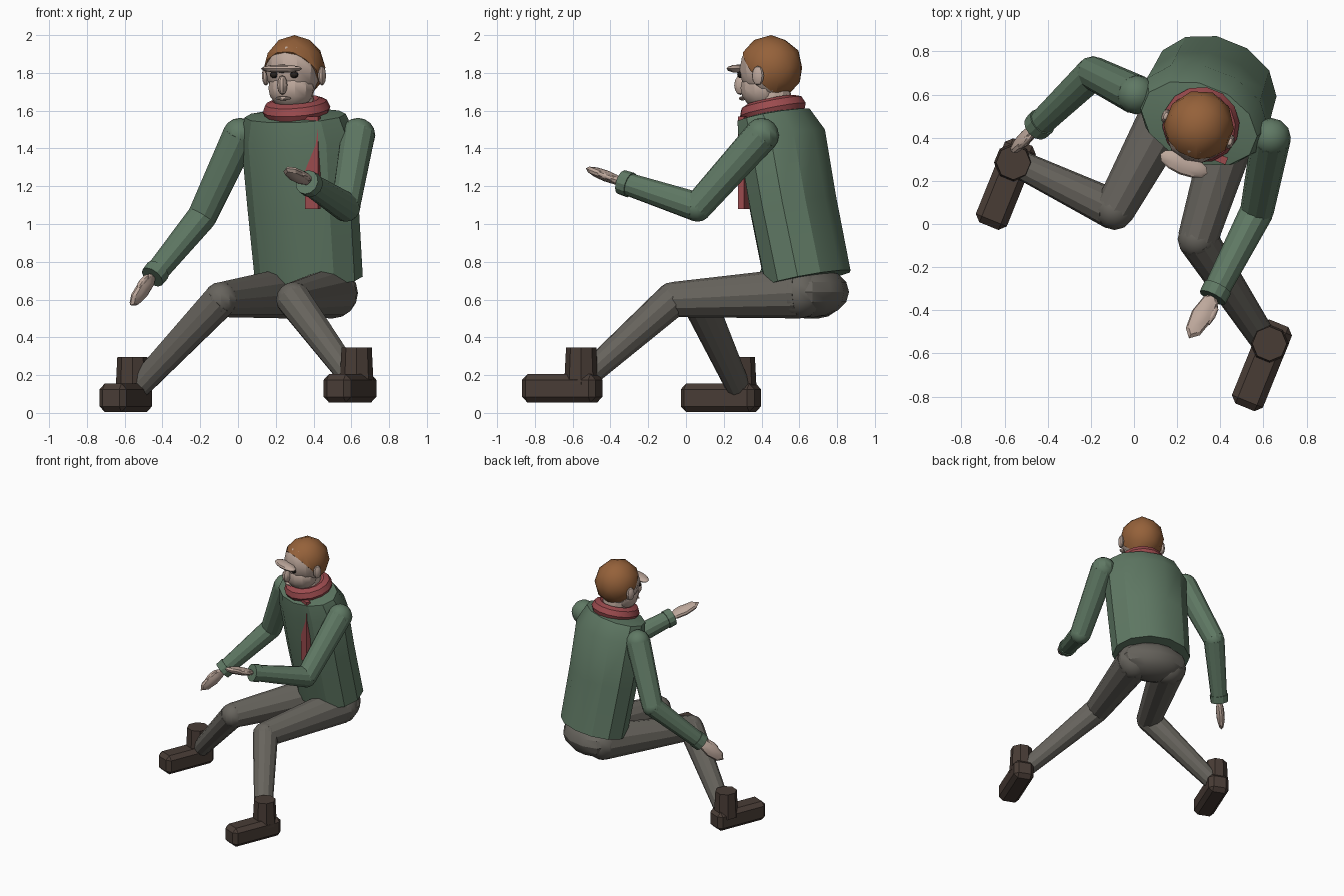
import bpy, bmesh, math
from mathutils import Vector as V, Matrix as M

if "Cube" in bpy.data.objects:
    bpy.data.objects.remove(bpy.data.objects["Cube"])

YAW = M.Rotation(math.radians(-22), 4, 'Z')      # the whole figure faces a little to its side


def material(name, rgb):
    m = bpy.data.materials.new(name)
    m.diffuse_color = (*rgb, 1)
    m.use_nodes = True
    m.node_tree.nodes["Principled BSDF"].inputs["Base Color"].default_value = m.diffuse_color
    return m


GREEN = material("green_wool", (0.115, 0.19, 0.127))
GREY = material("grey_cloth", (0.136, 0.127, 0.11))
BROWN = material("boot_leather", (0.065, 0.045, 0.036))
SKIN = material("skin", (0.51, 0.39, 0.33))
HAIR = material("ginger_hair", (0.30, 0.12, 0.042))
RED = material("red_wool", (0.33, 0.07, 0.076))
DARK = material("dark", (0.02, 0.015, 0.012))


def finish(name, bm, mat, angle=28):
    bmesh.ops.recalc_face_normals(bm, faces=bm.faces)
    me = bpy.data.meshes.new(name)
    bm.to_mesh(me)
    bm.free()
    ob = bpy.data.objects.new(name, me)
    bpy.context.collection.objects.link(ob)
    me.materials.append(mat)
    bpy.ops.object.select_all(action='DESELECT')
    bpy.context.view_layer.objects.active = ob
    ob.select_set(True)
    bpy.ops.object.shade_smooth_by_angle(angle=math.radians(angle))
    return ob


def ellipsoid(name, loc, radii, mat, rot=YAW, seg=12, rings=8):
    bm = bmesh.new()
    bmesh.ops.create_uvsphere(bm, u_segments=seg, v_segments=rings, radius=1,
                              matrix=M.Translation(loc) @ rot @ M.Diagonal((*radii, 1)))
    return finish(name, bm, mat)


def add_cone(bm, p, q, r1, r2, seg=12):
    p, q = V(p), V(q)
    mat = M.Translation((p + q) / 2) @ (q - p).to_track_quat('Z', 'Y').to_matrix().to_4x4()
    bmesh.ops.create_cone(bm, cap_ends=True, segments=seg, radius1=r1, radius2=r2,
                          depth=(q - p).length, matrix=mat)


def limb(name, points, radii, mat):
    """Tapered tubes with a ball at every joint except the last."""
    bm = bmesh.new()
    for p, q, r1, r2 in zip(points, points[1:], radii, radii[1:]):
        add_cone(bm, p, q, r1, r2)
        bmesh.ops.create_uvsphere(bm, u_segments=12, v_segments=8, radius=r1,
                                  matrix=M.Translation(p))
    return finish(name, bm, mat)


def loft(name, rings, frame, mat, seg=12):
    """Rings of (y offset, z, half width, half depth)."""
    bm = bmesh.new()
    loops = []
    for dy, z, a, b in rings:
        loops.append([bm.verts.new(frame @ V((a * math.cos(t), dy + b * math.sin(t), z)))
                      for t in (2 * math.pi * (i + .5) / seg for i in range(seg))])
    for lo, hi in zip(loops, loops[1:]):
        for i in range(seg):
            j = (i + 1) % seg
            bm.faces.new((lo[i], lo[j], hi[j], hi[i]))
    bm.faces.new(loops[0])
    bm.faces.new(loops[-1])
    return finish(name, bm, mat)


def box(name, loc, size, mat, rot=YAW, bevel=0.0):
    bm = bmesh.new()
    bmesh.ops.create_cube(bm, size=1, matrix=M.Translation(loc) @ rot @ M.Diagonal((*size, 1)))
    if bevel:
        bmesh.ops.bevel(bm, geom=bm.edges[:], offset=bevel, segments=1, affect='EDGES')
    return finish(name, bm, mat)


# Jumper body, leaning forward
LEAN = M.Translation((0.375, 0.645, 0.71)) @ YAW @ M.Rotation(math.radians(12), 4, 'X')
loft("jumper_body", [(0, 0, .295, .225), (0, .40, .305, .225), (0.01, .76, .315, .225),
                     (-.01, .885, .28, .185), (-.01, .90, .15, .10)], LEAN, GREEN)

# Arms, cuffs and hands
arms = {
    "right": ([(0.01, 0.60, 1.47), (-0.19, 0.70, 1.04), (-0.44, 0.46, 0.735)],
              (-0.57, 0.335, 0.57), (0.75, -0.5, -0.2)),
    "left": ([(0.635, 0.40, 1.47), (0.57, 0.06, 1.09), (0.375, -0.32, 1.215)],
             (0.255, -0.53, 1.295), (0, 0.3, 1)),
}
for side, (pts, tip, normal) in arms.items():
    limb(side + "_sleeve", pts, [.092, .078, .06], GREEN)
    wrist, tip = V(pts[2]), V(tip)
    axis = (wrist - V(pts[1])).normalized()
    bm = bmesh.new()
    add_cone(bm, wrist - axis * .03, wrist + axis * .025, .068, .066)
    finish(side + "_cuff", bm, GREEN)
    d = (tip - wrist).normalized()
    n = V(normal)
    n = (n - d * n.dot(d)).normalized()
    x = d.cross(n)
    rot = M((x, d, n)).transposed().to_4x4()
    ellipsoid(side + "_hand", wrist.lerp(tip, .5), (.052, (tip - wrist).length / 2, .03),
              SKIN, rot, 8, 6)
    s = -1 if side == "left" else 1
    ellipsoid(side + "_thumb", wrist.lerp(tip, .42) + x * .04 * s, (.018, .06, .018),
              SKIN, rot, 8, 6)

# Pelvis and legs
ellipsoid("trouser_seat", (0.385, 0.67, 0.64), (.26, .18, .135), GREY)
limb("right_leg", [(0.255, 0.70, 0.635), (-0.09, 0.065, 0.60), (-0.525, 0.275, 0.14)],
     [.135, .093, .065], GREY)
limb("left_leg", [(0.50, 0.60, 0.635), (0.295, -0.07, 0.60), (0.59, -0.52, 0.20)],
     [.135, .093, .065], GREY)

# Boots: bevelled foot and eight-sided shaft
for side, x, y, z in (("right", -0.594, 0.185, 0.0), ("left", 0.593, -0.655, 0.05)):
    box(side + "_boot_foot", (x, y, z + .08), (.155, .42, .15), BROWN, bevel=.03)
    bm = bmesh.new()
    add_cone(bm, (x + .035, y + .10, z + .10), (x + .035, y + .10, z + .297), .09, .08, 8)
    finish(side + "_boot_shaft", bm, BROWN)

# Head, placed in a turned local frame
HEAD = M.Translation((0.30, 0.45, 1.80)) @ YAW


def on_head(name, loc, radii, mat, seg=10, rings=6):
    return ellipsoid(name, HEAD @ V(loc), radii, mat, YAW, seg, rings)


on_head("head", (0, -.01, .02), (.15, .16, .165), SKIN, 12, 8)
on_head("jaw", (0, -.045, -.08), (.125, .12, .115), SKIN, 12, 8)
bm = bmesh.new()
add_cone(bm, (0.315, 0.48, 1.52), (0.305, 0.46, 1.72), .10, .09)
finish("neck", bm, SKIN)

# Hair: sphere with the face side sliced away
bm = bmesh.new()
bmesh.ops.create_icosphere(bm, subdivisions=2, radius=1, matrix=M.Diagonal((.162, .172, .172, 1)))
bmesh.ops.bisect_plane(bm, geom=bm.verts[:] + bm.edges[:] + bm.faces[:], plane_co=(0, -.01, -.07),
                       plane_no=(0, .75, .66), clear_inner=True)
bmesh.ops.holes_fill(bm, edges=[e for e in bm.edges if e.is_boundary])
bm.transform(HEAD @ M.Translation((0, 0, .028)))
finish("hair", bm, HAIR)

# Face details
on_head("brow_ridge", (0, -.185, .022), (.118, .052, .022), SKIN, 12, 6)
on_head("nose", (0, -.175, -.065), (.026, .035, .052), SKIN)
on_head("mouth", (0, -.163, -.135), (.045, .012, .011), SKIN)
for s, side in ((1, "left"), (-1, "right")):
    on_head(side + "_ear", (s * .16, -.01, -.015), (.02, .034, .052), SKIN)
    on_head(side + "_eye", (s * .058, -.15, -.01), (.022, .018, .018), DARK)

# Scarf ring and hanging end
scarf = M.Translation((0.31, 0.46, 1.605)) @ YAW @ M.Rotation(math.radians(12), 4, 'X')
bpy.ops.mesh.primitive_torus_add(major_segments=14, minor_segments=8,
                                 major_radius=.125, minor_radius=.055)
ring = bpy.context.object
ring.name = "scarf_ring"
ring.matrix_world = scarf
ring.data.materials.append(RED)
bpy.ops.object.shade_smooth_by_angle(angle=math.radians(40))
box("scarf_end", (0.395, 0.305, 1.325), (.075, .035, .49), RED)
